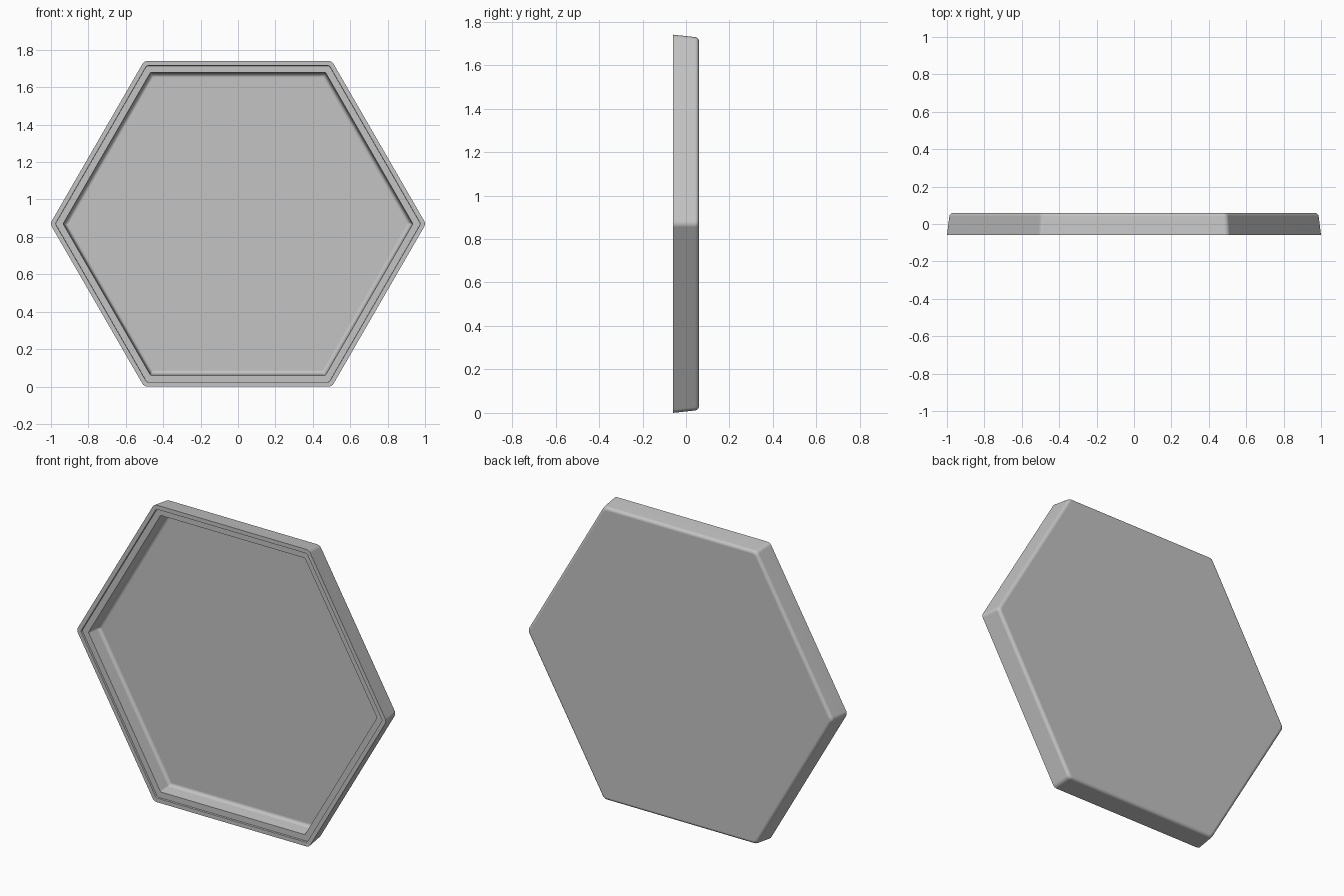
import bpy, bmesh
from math import sin, cos, pi, radians

cube = bpy.data.objects.get("Cube")
if cube:
    bpy.data.objects.remove(cube)

APOTHEM = 0.87          # centre to flat side at the rim
CORNER_STEPS = 4        # segments round each corner
FILLET_STEPS = 5        # segments round each fillet


def hexagon(apothem, radius, y):
    """Rounded hexagon with corners on the x axis, lying in the plane of y."""
    points = []
    reach = (apothem - radius) / cos(pi / 6)
    for corner in range(6):
        turn = corner * pi / 3
        for step in range(CORNER_STEPS + 1):
            a = turn + pi / 3 * (step / CORNER_STEPS - 0.5)
            points.append((reach * cos(turn) + radius * cos(a), y,
                           APOTHEM + reach * sin(turn) + radius * sin(a)))
    return points


def fillet(apothem, y, size, corner):
    """Sections that round from a side wall into a flat face at y."""
    rows = []
    for step in range(FILLET_STEPS + 1):
        a = radians(6 + 84 * step / FILLET_STEPS)
        rows.append((apothem - size + size * cos(a), corner, y - size + size * sin(a)))
    return rows


# Sections (apothem, corner radius, y) from the back face, over the rim, to the floor
back_edge = fillet(0.859, 0.06, 0.02, 0.03)[::-1]
rim = [(0.87, 0.03, -0.06), (0.846, 0.015, -0.06),
       (0.845, 0.015, -0.049), (0.81, 0.01, -0.049)]
floor_edge = fillet(0.803, 0.033, 0.02, 0.01)

# Tray skin
bm = bmesh.new()
loops = [[bm.verts.new(p) for p in hexagon(*section)]
         for section in back_edge + rim + floor_edge]
for near, far in zip(loops, loops[1:]):
    for i in range(len(near)):
        j = (i + 1) % len(near)
        bm.faces.new((near[i], near[j], far[j], far[i]))
bm.faces.new(loops[0])
bm.faces.new(loops[-1])
bmesh.ops.recalc_face_normals(bm, faces=bm.faces)
mesh = bpy.data.meshes.new("hexagonal_tray")
bm.to_mesh(mesh)
bm.free()
tray = bpy.data.objects.new("hexagonal_tray", mesh)
bpy.context.collection.objects.link(tray)

# Plain grey material
grey = bpy.data.materials.new("plain_grey")
grey.use_nodes = True
colour = (0.55, 0.55, 0.55, 1)
grey.diffuse_color = colour
grey.node_tree.nodes["Principled BSDF"].inputs["Base Color"].default_value = colour
mesh.materials.append(grey)

# Smooth fillets with clean flat faces
bpy.ops.object.select_all(action='DESELECT')
tray.select_set(True)
bpy.context.view_layer.objects.active = tray
bpy.ops.object.shade_smooth_by_angle(angle=radians(30))
weighted = tray.modifiers.new("flat_face_normals", 'WEIGHTED_NORMAL')
weighted.keep_sharp = True
